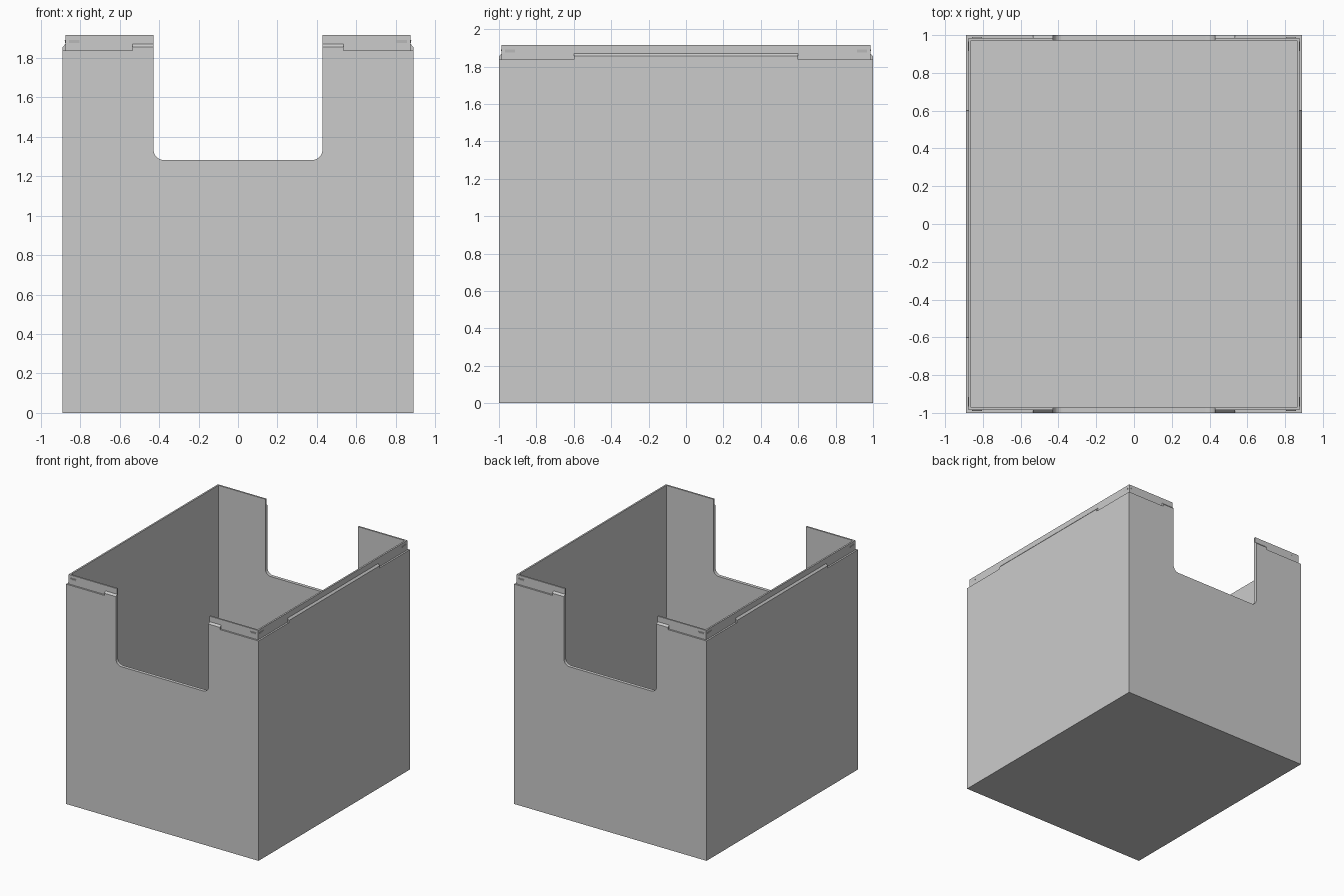
import bpy, bmesh, math
from mathutils import Matrix

if "Cube" in bpy.data.objects:
    bpy.data.objects.remove(bpy.data.objects["Cube"], do_unlink=True)

# Overall dimensions
HX, HY = 0.89, 1.0           # outer half sizes
LIP, WALL = 0.014, 0.028     # step depth and wall thickness
LEDGE, TOP, FLOOR = 1.837, 1.916, 0.03
NOTCH_W, NOTCH_Z, NOTCH_R = 0.428, 1.283, 0.05

grey = bpy.data.materials.new("plain grey")
grey.use_nodes = True
colour = (0.6, 0.6, 0.6, 1)
grey.diffuse_color = colour
grey.node_tree.nodes["Principled BSDF"].inputs["Base Color"].default_value = colour


def finish(bm, name):
    bmesh.ops.recalc_face_normals(bm, faces=bm.faces)
    mesh = bpy.data.meshes.new(name)
    bm.to_mesh(mesh)
    bm.free()
    mesh.materials.append(grey)
    obj = bpy.data.objects.new(name, mesh)
    bpy.context.collection.objects.link(obj)
    return obj


def prism(name, profile, start, end, turn=0):
    """Extrude an (outward, up) profile sideways, then turn it about z."""
    bm = bmesh.new()
    rings = [[bm.verts.new((s, -d, z)) for d, z in profile] for s in (start, end)]
    bm.faces.new(rings[0])
    bm.faces.new(rings[1])
    n = len(profile)
    for i in range(n):
        j = (i + 1) % n
        bm.faces.new((rings[0][i], rings[0][j], rings[1][j], rings[1][i]))
    bmesh.ops.rotate(bm, verts=bm.verts, matrix=Matrix.Rotation(turn, 3, "Z"))
    return finish(bm, name)


# Box shell: rectangular rings from the base, over the stepped lip, to the floor
bm = bmesh.new()
rings = []
for inset, z in ((0, 0), (0, LEDGE), (LIP, LEDGE), (LIP, TOP), (WALL, TOP), (WALL, FLOOR)):
    x, y = HX - inset, HY - inset
    rings.append([bm.verts.new((sx * x, sy * y, z))
                  for sx, sy in ((-1, -1), (1, -1), (1, 1), (-1, 1))])
for a, b in zip(rings, rings[1:]):
    for i in range(4):
        j = (i + 1) % 4
        bm.faces.new((a[i], a[j], b[j], b[i]))
bm.faces.new(rings[0])
bm.faces.new(rings[-1])
box = finish(bm, "box_shell")

# Round-cornered notch cut through the front and back walls
outline = [(-NOTCH_W, 2.2)]
for side, begin in ((-1, math.pi), (1, 1.5 * math.pi)):
    for k in range(9):
        a = begin + k * math.pi / 16
        outline.append((side * (NOTCH_W - NOTCH_R) + NOTCH_R * math.cos(a),
                        NOTCH_Z + NOTCH_R + NOTCH_R * math.sin(a)))
outline.append((NOTCH_W, 2.2))
cutter = prism("notch_cutter", outline, -1.5, 1.5, math.pi / 2)
cut = box.modifiers.new("notch", "BOOLEAN")
cut.operation, cut.solver, cut.object = "DIFFERENCE", "EXACT", cutter
bpy.context.view_layer.objects.active = box
box.select_set(True)
bpy.ops.object.modifier_apply(modifier=cut.name)
bpy.data.objects.remove(cutter, do_unlink=True)


# Bevelled latch tabs on the ledge and shallow wedge catches on the lip
def tab_profile(reach):
    return [(reach, LEDGE), (reach, 1.855), (reach - LIP, 1.87), (reach - LIP, LEDGE)]


def catch_profile(reach):
    face = reach - LIP
    return [(face, 1.875), (face + 0.003, 1.89), (face, 1.892)]


for name, turn in (("front", 0), ("back", math.pi)):
    for label, s in (("a", -1), ("b", 1)):
        prism(f"{name}_tab_{label}", tab_profile(HY), s * NOTCH_W, s * 0.535, turn)
        prism(f"{name}_catch_{label}", catch_profile(HY), s * 0.805, s * 0.857, turn)
for name, turn in (("left", math.pi / 2), ("right", -math.pi / 2)):
    prism(f"{name}_tab", tab_profile(HX), -0.6, 0.6, turn)
    for label, s in (("a", -1), ("b", 1)):
        prism(f"{name}_catch_{label}", catch_profile(HX), s * 0.915, s * 0.967, turn)
